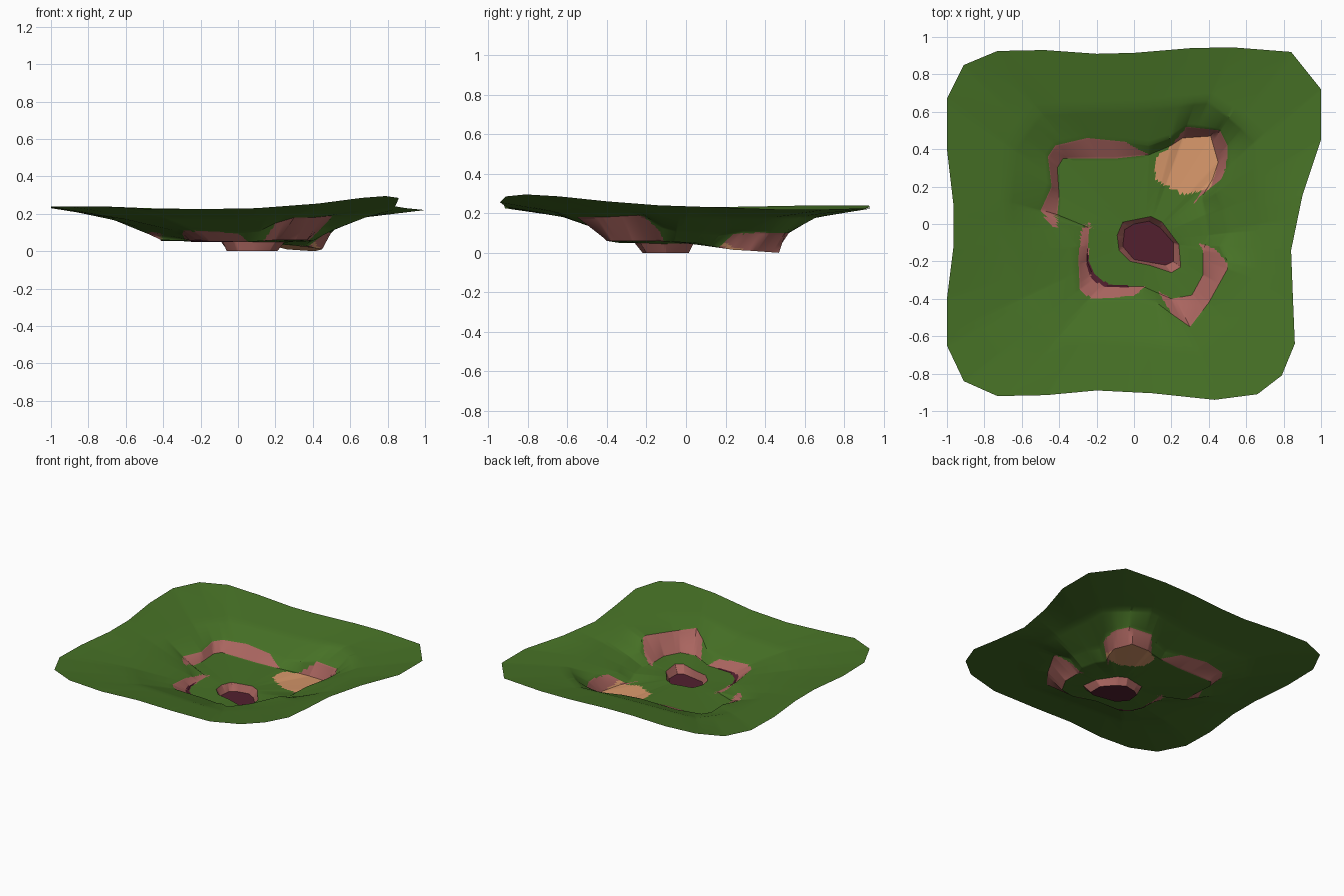
import bpy, bmesh, math

C = (0.06, -0.09)   # centre of the pit, shared by all contour rings


def material(name, rgb):
    m = bpy.data.materials.new(name)
    m.diffuse_color = (*rgb, 1)
    return m


MATS = [material("grass_green", (0.062, 0.165, 0.019)),
        material("clay_pink", (0.40, 0.13, 0.115)),
        material("sand_orange", (0.68, 0.31, 0.145)),
        material("deep_maroon", (0.085, 0.014, 0.028))]

# contour rings, counter-clockwise, (x, y, z)
PIT_FLOOR = [(.21, -.10, 0), (.14, -.02, 0), (.08, .015, 0), (0, 0, 0), (-.05, -.03, 0),
             (-.06, -.12, 0), (0, -.19, 0), (.17, -.22, 0), (.21, -.20, 0)]
PIT_TOP = [(.24, -.11, .045), (.15, .01, .05), (.09, .04, .05), (-.06, .01, .05),
           (-.09, -.06, .05), (-.08, -.14, .05), (-.02, -.20, .05), (.08, -.22, .05),
           (.20, -.26, .05), (.25, -.23, .05)]
WALL_BOTTOM = [(.40, -.06, .055), (.38, .05, .05), (.36, .14, .03), (.42, .24, .015),
               (.45, .33, .01), (.41, .47, 0), (.26, .46, .01), (.20, .42, .03),
               (.08, .37, .05), (-.10, .35, .055), (-.38, .35, .055), (-.41, .30, .055),
               (-.40, .15, .055), (-.41, .05, .06), (-.24, -.02, .055), (-.25, -.20, .05),
               (-.22, -.27, .05), (-.15, -.33, .05), (.05, -.335, .05), (.13, -.37, .055),
               (.20, -.40, .06), (.31, -.38, .06), (.37, -.27, .06), (.37, -.14, .06)]
WALL_TOP = [(.50, -.05, .11), (.48, .08, .10), (.44, .17, .09), (.50, .30, .11),
            (.50, .42, .10), (.46, .50, .10), (.28, .52, .10), (.20, .46, .10),
            (.08, .42, .09), (-.05, .44, .10), (-.25, .46, .11), (-.42, .42, .11),
            (-.46, .36, .11), (-.44, .20, .10), (-.50, .07, .10), (-.40, -.02, .09),
            (-.30, -.12, .085), (-.29, -.35, .11), (-.24, -.40, .11), (0, -.39, .10),
            (.12, -.42, .11), (.20, -.48, .15), (.30, -.55, .18), (.40, -.42, .18),
            (.50, -.24, .19), (.50, -.20, .18), (.46, -.12, .13)]
SHOULDER = [(.68, 0, .18), (.66, .45, .18), (.40, .66, .18), (0, .62, .17), (-.50, .60, .17),
            (-.65, .40, .17), (-.68, 0, .17), (-.60, -.40, .17), (-.40, -.60, .18),
            (0, -.62, .18), (.35, -.68, .21), (.60, -.50, .23), (.66, -.25, .21)]
OUTLINE = [(.84, -.14, .24), (.90, .15, .23), (1, .45, .22), (1, .72, .22), (.84, .92, .225),
           (.52, .945, .225), (.30, .94, .225), (0, .915, .225), (-.20, .91, .225),
           (-.48, .93, .23), (-.73, .925, .24), (-.91, .85, .24), (-1, .67, .24),
           (-1, .40, .235), (-.965, .10, .23), (-.965, -.12, .23), (-1, -.40, .23),
           (-1, -.65, .235), (-.91, -.84, .24), (-.73, -.92, .24), (-.47, -.915, .225),
           (-.20, -.89, .225), (.10, -.905, .23), (.43, -.94, .255), (.66, -.91, .285),
           (.79, -.81, .295), (.86, -.64, .285), (.85, -.40, .26)]
RINGS = [PIT_FLOOR, PIT_TOP, WALL_BOTTOM, WALL_TOP, SHOULDER, OUTLINE]
STEPS = [3, 22, 10, 8, 7]

# colour patches: (material index, outline in plan), first match wins
PATCHES = [
    (2, [(.11, .24), (.12, .36), (.26, .46), (.41, .47), (.45, .33), (.41, .19), (.27, .155)]),
    (1, [(.20, .42), (.28, .52), (.46, .50), (.50, .42), (.50, .36), (.48, .26), (.38, .17),
         (.31, .10), (.40, .23), (.40, .45)]),
    (1, [(.08, .37), (-.10, .35), (-.38, .35), (-.41, .30), (-.40, .15), (-.42, -.03),
         (-.50, .07), (-.44, .20), (-.46, .36), (-.42, .42), (-.25, .46), (-.05, .44)]),
    (3, [(-.25, -.12), (-.24, -.20), (-.20, -.28), (-.13, -.325), (-.03, -.325), (-.03, -.338),
         (-.15, -.34), (-.22, -.30), (-.255, -.22)]),
    (1, [(-.22, .025), (-.245, -.05), (-.24, -.20), (-.20, -.28), (-.13, -.33), (.06, -.335),
         (0, -.385), (-.22, -.40), (-.29, -.36), (-.30, -.20), (-.28, -.03)]),
    (1, [(.34, -.10), (.37, -.14), (.37, -.27), (.31, -.38), (.20, -.40), (.13, -.36),
         (.20, -.48), (.30, -.55), (.40, -.42), (.50, -.24), (.50, -.21), (.43, -.13)]),
]


def inside(x, y, poly):
    hit = False
    for (ax, ay), (bx, by) in zip(poly, poly[1:] + poly[:1]):
        if (ay > y) != (by > y) and x < ax + (y - ay) * (bx - ax) / (by - ay):
            hit = not hit
    return hit


def ring_point(ring, a):
    """Point where the ray from C at angle a crosses the ring."""
    dx, dy = math.cos(a), math.sin(a)
    best = None
    for p, q in zip(ring, ring[1:] + ring[:1]):
        px, py, qx, qy = p[0] - C[0], p[1] - C[1], q[0] - C[0], q[1] - C[1]
        cp, cq = dx * py - dy * px, dx * qy - dy * qx
        if cp <= 1e-9 and cq >= -1e-9 and cq - cp > 1e-9:
            t = min(1, max(0, -cp / (cq - cp)))
            pt = tuple(u + (v - u) * t for u, v in zip(p, q))
            r = (pt[0] - C[0]) * dx + (pt[1] - C[1]) * dy
            if r > 0 and (best is None or r > best[0]):
                best = (r, pt)
    return best[1]


# spokes: even fan plus every contour corner, so corners stay crisp
angles = {round(i * math.tau / 240, 3) for i in range(240)}
for ring in RINGS:
    angles |= {round(math.atan2(p[1] - C[1], p[0] - C[0]) % math.tau, 3) for p in ring}
angles = sorted(angles)

# terrain sheet lofted through the contours
bm = bmesh.new()
centre = bm.verts.new((*C, 0))
spokes = []
for a in angles:
    pts = [ring_point(r, a) for r in RINGS]
    col = [pts[0]]
    for p, q, n in zip(pts, pts[1:], STEPS):
        col += [tuple(u + (v - u) * k / n for u, v in zip(p, q)) for k in range(1, n + 1)]
    spokes.append([bm.verts.new(c) for c in col])

for s, t in zip(spokes, spokes[1:] + spokes[:1]):
    bm.faces.new((centre, s[0], t[0])).material_index = 3      # pit floor
    for k in range(len(s) - 1):
        f = bm.faces.new((s[k], s[k + 1], t[k + 1], t[k]))
        if k < STEPS[0]:                                       # pit wall
            f.material_index = 1
            continue
        c = f.calc_center_median()
        f.material_index = next((m for m, poly in PATCHES if inside(c.x, c.y, poly)), 0)

# basin under the sand dips toward the back right already via WALL_BOTTOM
mesh = bpy.data.meshes.new("terrain")
bm.to_mesh(mesh)
bm.free()
for m in MATS:
    mesh.materials.append(m)
terrain = bpy.data.objects.new("terrain", mesh)
bpy.context.collection.objects.link(terrain)
bpy.context.view_layer.objects.active = terrain
terrain.select_set(True)
bpy.ops.object.shade_smooth_by_angle(angle=math.radians(35))
